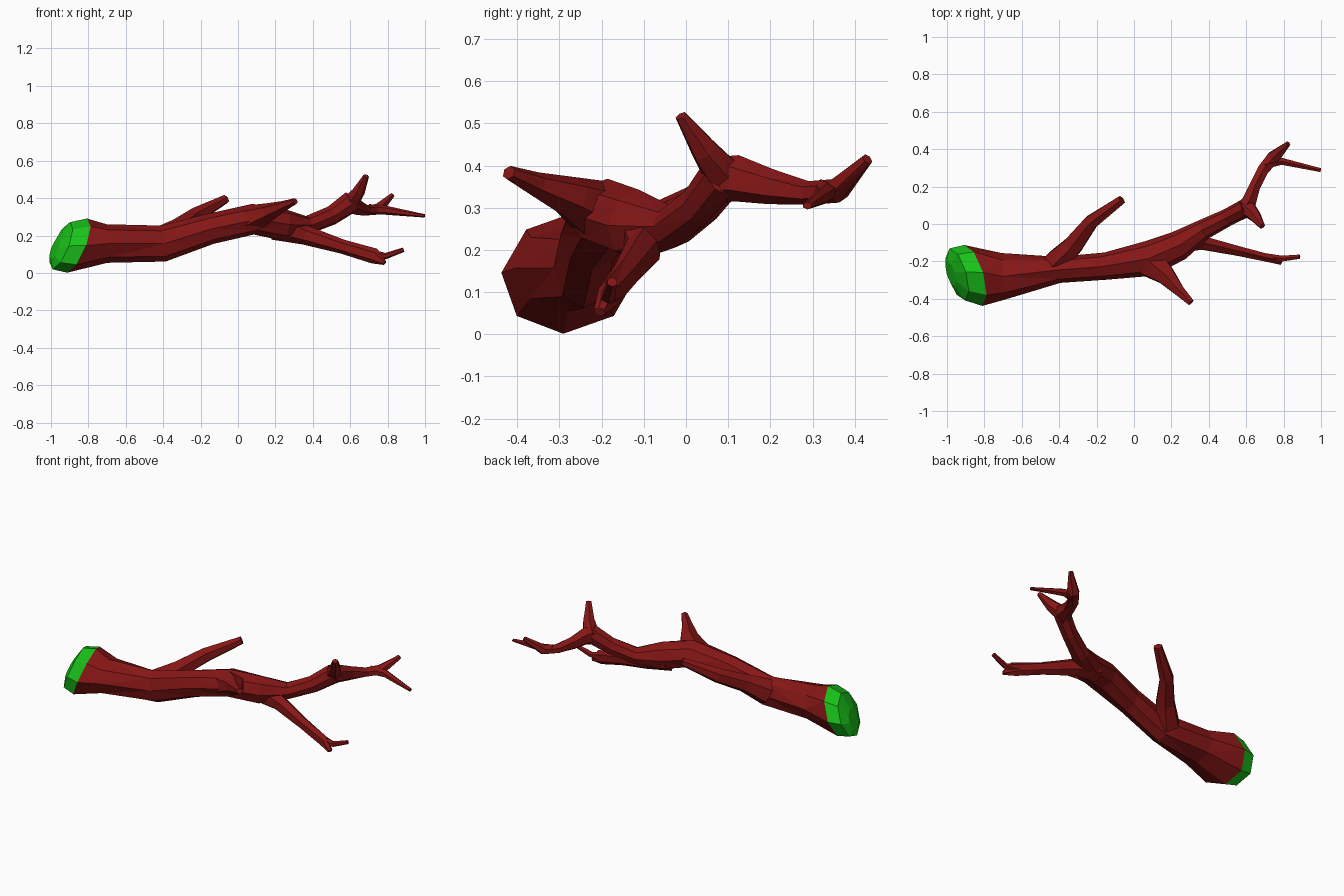
import bpy, bmesh, math
from mathutils import Vector


def material(name, color):
    m = bpy.data.materials.new(name)
    m.diffuse_color = color
    return m


BARK = material("bark", (0.24, 0.008, 0.008, 1))
CUT = material("cut_wood", (0.01, 0.55, 0.01, 1))


def tube(name, pts, mat, sides=6, start=None, fixed=None):
    """Faceted tube; each point is (x, y, z, sideways radius, upward radius)."""
    bm = bmesh.new()
    rings = []
    cs = [Vector(p[:3]) for p in pts]
    for i, p in enumerate(pts):
        t = (cs[min(i + 1, len(cs) - 1)] - cs[max(i - 1, 0)]).normalized()
        if fixed or (start and i == 0):
            t = Vector(fixed or start).normalized()
        side = t.cross(Vector((0, 0, 1))).normalized()
        up = side.cross(t)
        ring = []
        for k in range(sides):
            a = 2 * math.pi * k / sides
            ring.append(bm.verts.new(cs[i] + side * p[3] * math.sin(a) + up * p[4] * math.cos(a)))
        rings.append(ring)
    for a, b in zip(rings, rings[1:]):
        for k in range(sides):
            n = (k + 1) % sides
            bm.faces.new((a[k], a[n], b[n], b[k]))
    bm.faces.new(rings[0])
    bm.faces.new(rings[-1])
    bmesh.ops.triangulate(bm, faces=[f for f in bm.faces if len(f.verts) == 4])
    bmesh.ops.recalc_face_normals(bm, faces=bm.faces)
    me = bpy.data.meshes.new(name)
    bm.to_mesh(me)
    bm.free()
    me.materials.append(mat)
    ob = bpy.data.objects.new(name, me)
    bpy.context.collection.objects.link(ob)
    return ob


TILT = (1, 0.3, -0.4)  # axis of the slanted sawn end
RIM = (-0.86, -0.275, 0.146, 0.17, 0.155)

# Main trunk, bending on into the upper limb
tube("trunk", [
    RIM,
    (-0.70, -0.28, 0.157, 0.125, 0.103),
    (-0.40, -0.245, 0.157, 0.07, 0.097),
    (-0.15, -0.225, 0.235, 0.073, 0.082),
    (0.08, -0.185, 0.287, 0.095, 0.082),
    (0.24, -0.115, 0.258, 0.08, 0.085),
    (0.37, -0.03, 0.255, 0.055, 0.05),
    (0.50, 0.035, 0.307, 0.047, 0.052),
    (0.605, 0.09, 0.38, 0.05, 0.06),
], BARK, 8, start=TILT)

# Bulging sawn end
tube("cut_end", [
    RIM,
    (-0.945, -0.27, 0.145, 0.145, 0.135),
    (-0.98, -0.265, 0.13, 0.07, 0.06),
], CUT, 8, fixed=TILT)

# Side limbs
tube("back_limb", [
    (-0.42, -0.21, 0.17, 0.075, 0.08),
    (-0.33, -0.12, 0.235, 0.06, 0.055),
    (-0.23, 0.01, 0.305, 0.043, 0.045),
    (-0.065, 0.13, 0.395, 0.026, 0.024),
], BARK)
tube("front_limb", [
    (0.08, -0.20, 0.288, 0.095, 0.078),
    (0.17, -0.275, 0.325, 0.058, 0.05),
    (0.24, -0.355, 0.355, 0.033, 0.03),
    (0.305, -0.42, 0.383, 0.02, 0.017),
], BARK)
tube("lower_limb", [
    (0.20, -0.11, 0.25, 0.06, 0.075),
    (0.36, -0.10, 0.202, 0.042, 0.052),
    (0.56, -0.145, 0.14, 0.03, 0.038),
    (0.73, -0.185, 0.09, 0.024, 0.042),
    (0.785, -0.205, 0.053, 0.015, 0.012),
], BARK)
tube("lower_twig", [
    (0.70, -0.175, 0.10, 0.022, 0.03),
    (0.79, -0.185, 0.09, 0.018, 0.017),
    (0.885, -0.175, 0.124, 0.013, 0.012),
], BARK)

# Upper limb fork and its twigs
tube("upper_limb", [
    (0.575, 0.07, 0.365, 0.045, 0.055),
    (0.615, 0.12, 0.37, 0.045, 0.055),
    (0.645, 0.20, 0.35, 0.034, 0.042),
    (0.69, 0.29, 0.335, 0.035, 0.028),
    (0.745, 0.355, 0.34, 0.04, 0.03),
    (0.825, 0.43, 0.415, 0.014, 0.014),
], BARK)
tube("upright_twig", [
    (0.59, 0.10, 0.365, 0.055, 0.05),
    (0.645, 0.045, 0.435, 0.035, 0.035),
    (0.685, -0.012, 0.518, 0.017, 0.014),
], BARK)
tube("far_twig", [
    (0.70, 0.32, 0.34, 0.03, 0.028),
    (0.79, 0.335, 0.335, 0.021, 0.024),
    (0.998, 0.288, 0.305, 0.012, 0.009),
], BARK)
